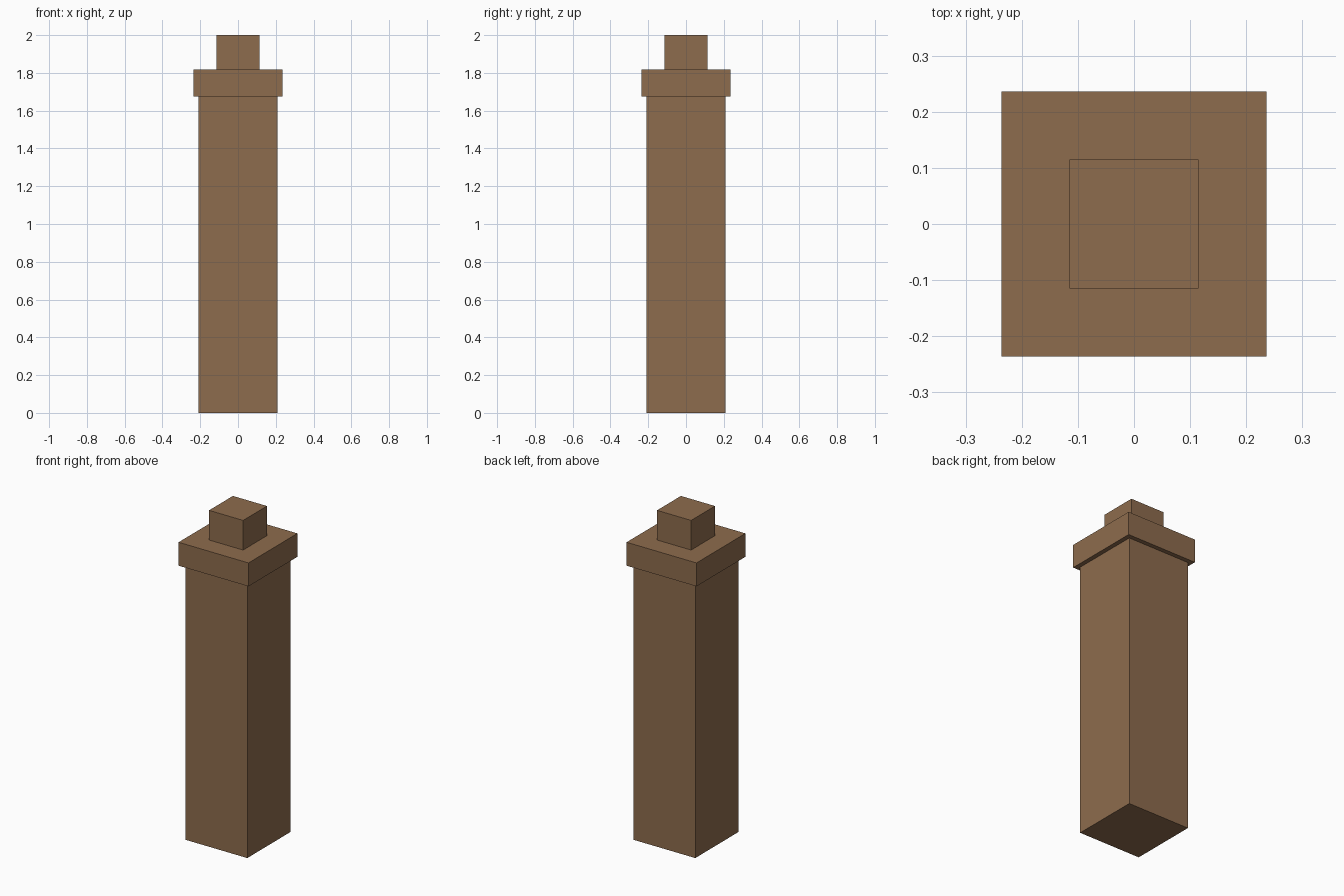
import bpy

if "Cube" in bpy.data.objects:
    bpy.data.objects.remove(bpy.data.objects["Cube"])

brown = bpy.data.materials.new("brown")
brown.diffuse_color = (0.27, 0.15, 0.075, 1)
brown.use_nodes = True
brown.node_tree.nodes["Principled BSDF"].inputs["Base Color"].default_value = brown.diffuse_color


def block(name, half, z0, z1):
    """Square block centred on the z axis, spanning z0 to z1."""
    bpy.ops.mesh.primitive_cube_add(size=1, location=(0, 0, (z0 + z1) / 2))
    ob = bpy.context.object
    ob.name = name
    ob.scale = (2 * half, 2 * half, z1 - z0)
    bpy.ops.object.transform_apply(location=False, rotation=False, scale=True)
    ob.data.materials.append(brown)
    return ob


# Tall shaft, overhanging collar, small top block
block("post_shaft", 0.209, 0.0, 1.676)
block("post_collar", 0.236, 1.676, 1.819)
block("post_top_block", 0.115, 1.819, 2.0)
